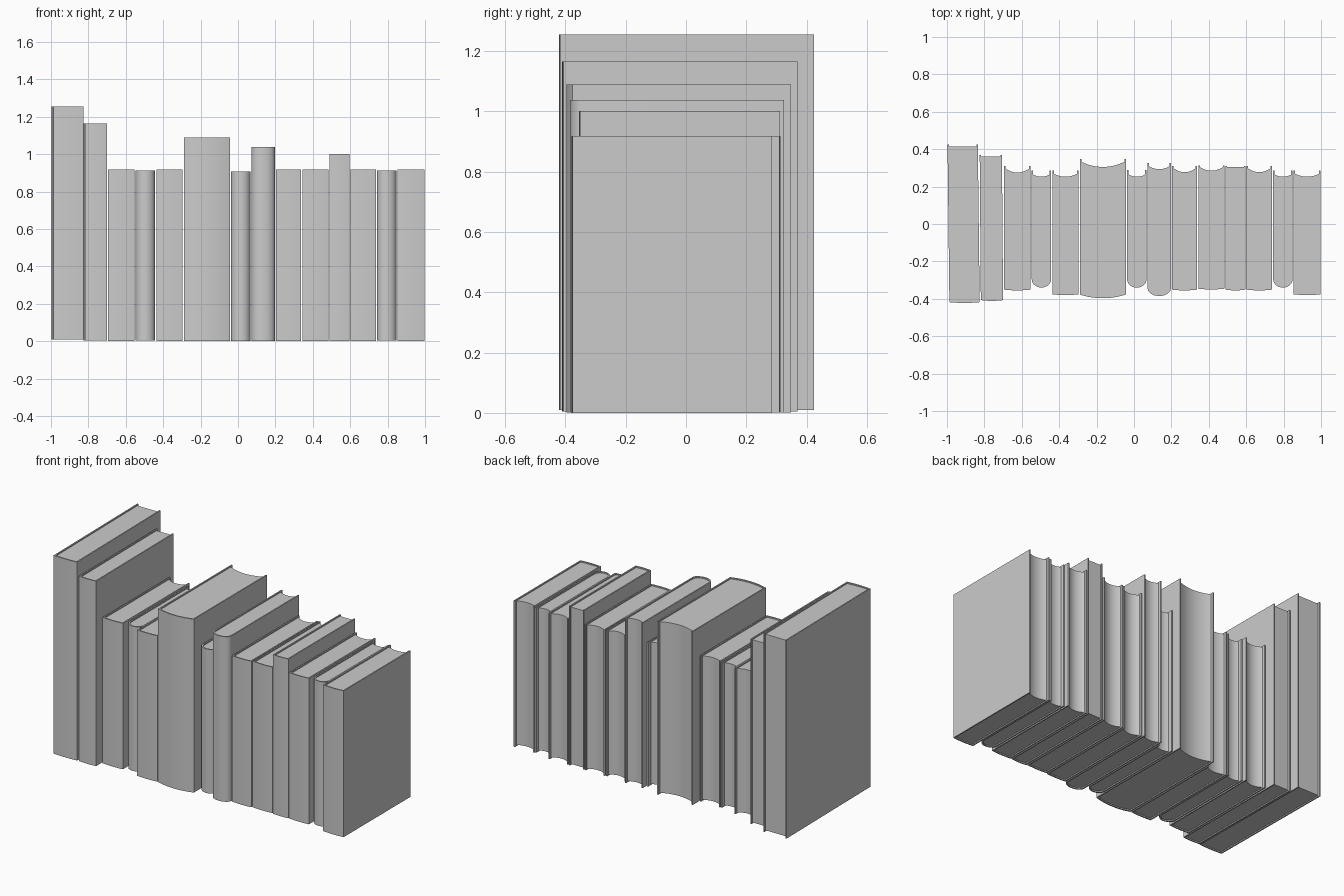
import bpy, bmesh, math

if "Cube" in bpy.data.objects:
    bpy.data.objects.remove(bpy.data.objects["Cube"])

T = 0.008       # board thickness
RECESS = 0.007  # page block set back from board top and bottom
N = 14


def extrude_profile(name, pts, z0, z1):
    """Closed outline in x/y extruded to a solid from z0 to z1."""
    bm = bmesh.new()
    face = bm.faces.new([bm.verts.new((x, y, z0)) for x, y in pts])
    res = bmesh.ops.extrude_face_region(bm, geom=[face])
    top = [v for v in res["geom"] if isinstance(v, bmesh.types.BMVert)]
    bmesh.ops.translate(bm, verts=top, vec=(0, 0, z1 - z0))
    bmesh.ops.recalc_face_normals(bm, faces=bm.faces)
    mesh = bpy.data.meshes.new(name)
    bm.to_mesh(mesh)
    bm.free()
    obj = bpy.data.objects.new(name, mesh)
    bpy.context.collection.objects.link(obj)
    bpy.ops.object.select_all(action='DESELECT')
    obj.select_set(True)
    bpy.context.view_layer.objects.active = obj
    bpy.ops.object.shade_smooth_by_angle(angle=math.radians(35))
    return obj


def spine_curve(xl, xr, front, bulge):
    """Left-to-right spine: half ellipse when round, shallow arc otherwise."""
    c, a = (xl + xr) / 2, (xr - xl) / 2
    pts = []
    for i in range(N + 1):
        t = math.pi * i / N
        u = -math.cos(t)
        d = math.sin(t) if bulge > 0.03 else 1 - u * u
        pts.append((c + a * u, front + bulge * (1 - d)))
    return pts


def book(i, x0, x1, front, back, height, bulge, page_mid, hollow, skew, base):
    xl, xr = x0 + 0.003, x1 - 0.003

    def shear(pts):
        return [(x - skew * (y - front) / (back - front), y) for x, y in pts]

    # Cover: U-shaped wrap of two boards and the spine
    outer = [(xl, back)] + spine_curve(xl, xr, front, bulge) + [(xr, back)]
    inner = ([(xl + T, back)] + spine_curve(xl + T, xr - T, front + T, bulge)
             + [(xr - T, back)])
    extrude_profile(f"book_{i}_cover", shear(outer + inner[::-1]), base, height)

    # Page block: follows the spine, hollowed at the fore edge
    e = T * 0.8
    pages = spine_curve(xl + e, xr - e, front + e, bulge)
    c, a = (xl + xr) / 2, (xr - xl) / 2 - e
    for k in range(N + 1):
        u = 1 - 2 * k / N
        pages.append((c + a * u, page_mid + hollow * u * u))
    extrude_profile(f"book_{i}_pages", shear(pages), base + RECESS, height - RECESS)


# x0, x1, front, back, height, spine bulge, page centre y, hollow, skew, base
books = [
    (-0.990, -0.822, -0.422, 0.425, 1.255, 0.004, 0.415, 0.0, 0.010, 0.010),
    (-0.822, -0.697, -0.411, 0.370, 1.165, 0.004, 0.360, 0.0, 0.006, 0.004),
    (-0.697, -0.550, -0.355, 0.310, 0.918, 0.004, 0.275, 0.022, 0, 0.002),
    (-0.550, -0.440, -0.340, 0.285, 0.912, 0.045, 0.253, 0.012, 0, 0.004),
    (-0.440, -0.293, -0.380, 0.285, 0.918, 0.004, 0.253, 0.016, 0, 0.002),
    (-0.293, -0.040, -0.397, 0.348, 1.090, 0.020, 0.305, 0.028, 0, 0.002),
    (-0.040, 0.070, -0.340, 0.290, 0.906, 0.045, 0.253, 0.012, 0, 0.002),
    (0.070, 0.200, -0.385, 0.325, 1.038, 0.040, 0.293, 0.016, 0, 0.002),
    (0.200, 0.341, -0.355, 0.310, 0.918, 0.004, 0.277, 0.022, 0, 0.002),
    (0.341, 0.486, -0.350, 0.314, 0.918, 0.004, 0.285, 0.020, 0, 0.002),
    (0.486, 0.598, -0.355, 0.311, 1.001, 0.004, 0.304, 0.0, 0, 0.002),
    (0.598, 0.741, -0.355, 0.310, 0.918, 0.004, 0.277, 0.022, 0, 0.002),
    (0.741, 0.851, -0.340, 0.285, 0.912, 0.045, 0.253, 0.012, 0, 0.004),
    (0.851, 1.000, -0.380, 0.285, 0.918, 0.004, 0.253, 0.016, 0, 0.000),
]
for n, spec in enumerate(books, 1):
    book(n, *spec)
